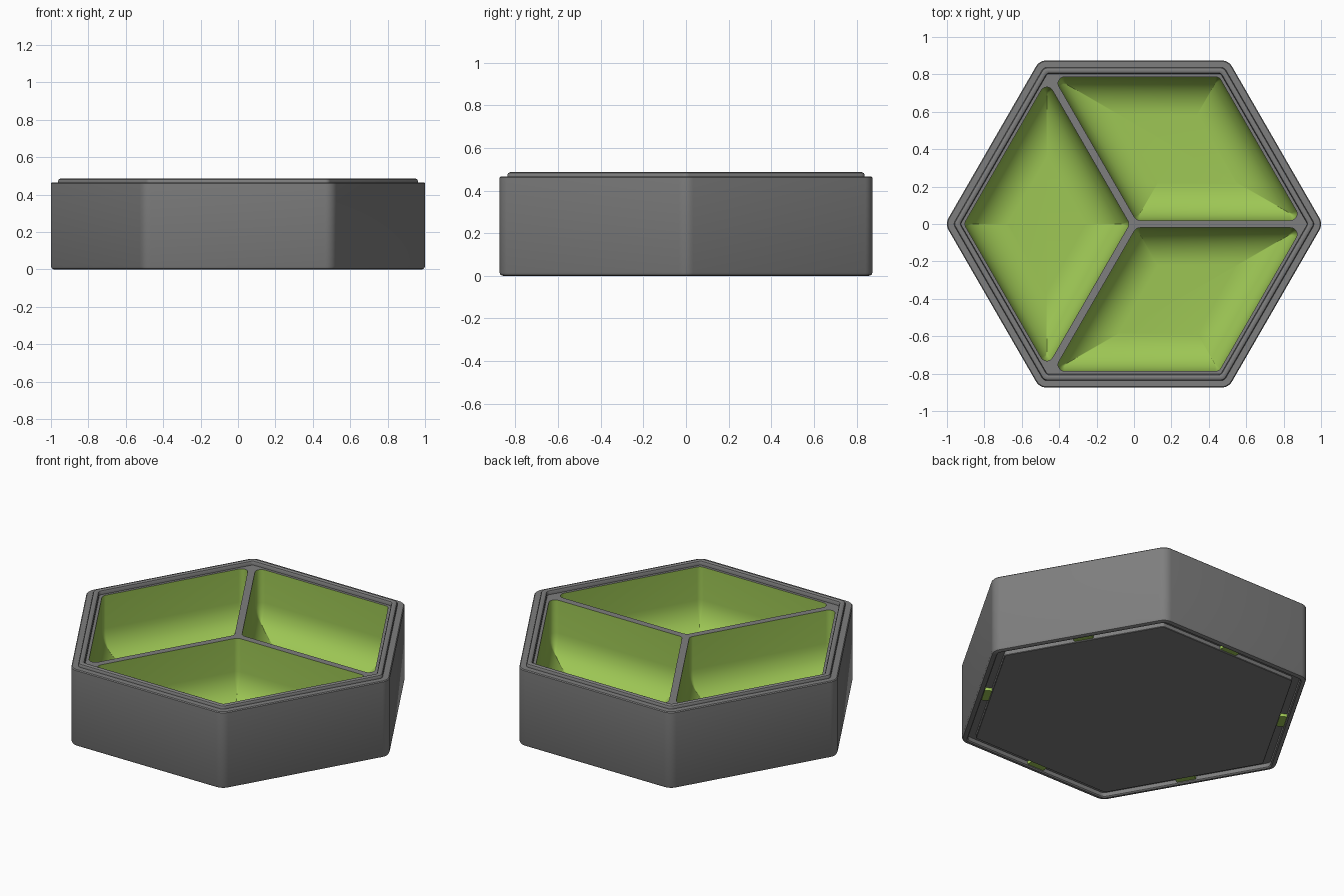
import bpy, bmesh, math
from mathutils import Vector, Matrix

if "Cube" in bpy.data.objects:
    bpy.data.objects.remove(bpy.data.objects["Cube"])

APOTHEM = 0.875      # outer wall, centre to flat side
DECK = 0.46          # height of divider tops
FLOOR = 0.06         # height of compartment floors
FILLET = 0.2         # curve between compartment wall and floor
POCKET = 0.787       # compartment outer wall, centre to flat side
HALF_DIVIDER = 0.02


def make_material(name, rgb):
    mat = bpy.data.materials.new(name)
    mat.use_nodes = True
    mat.diffuse_color = (*rgb, 1)
    mat.node_tree.nodes["Principled BSDF"].inputs["Base Color"].default_value = (*rgb, 1)
    return mat


grey = make_material("grey plastic", (0.21, 0.21, 0.21))
green = make_material("green lining", (0.34, 0.57, 0.09))


def rounded_outline(corners, inset, radius, z, steps=6):
    """Inset convex counter-clockwise outline with rounded corners."""
    points = []
    for i, p in enumerate(corners):
        u = (corners[i - 1] - p).normalized()
        v = (corners[(i + 1) % len(corners)] - p).normalized()
        half = u.angle(v) / 2
        bisector = (u + v).normalized()
        centre = p + bisector * (inset + radius) / math.sin(half)
        middle = math.atan2(-bisector.y, -bisector.x)
        sweep = math.pi / 2 - half
        for k in range(steps + 1):
            a = middle + sweep * (2 * k / steps - 1)
            points.append((centre.x + radius * math.cos(a),
                           centre.y + radius * math.sin(a), z))
    return points


def add_loop(bm, points):
    return [bm.verts.new(p) for p in points]


def bridge(bm, a, b):
    for i in range(len(a)):
        j = (i + 1) % len(a)
        bm.faces.new((a[i], a[j], b[j], b[i]))


def finish(name, bm, mat):
    mesh = bpy.data.meshes.new(name)
    bm.to_mesh(mesh)
    bm.free()
    mesh.materials.append(mat)
    obj = bpy.data.objects.new(name, mesh)
    bpy.context.collection.objects.link(obj)
    bpy.ops.object.select_all(action="DESELECT")
    obj.select_set(True)
    bpy.context.view_layer.objects.active = obj
    bpy.ops.object.shade_smooth_by_angle(angle=math.radians(35))
    return obj


def polar(radius, degrees):
    a = math.radians(degrees)
    return Vector((radius * math.cos(a), radius * math.sin(a)))


hexagon = [polar(APOTHEM / math.cos(math.pi / 6), 60 * k) for k in range(6)]

# One rhombic compartment between the dividers at 0 and 120 degrees;
# only its two divider sides move inwards by half the divider width
side = POCKET / math.cos(math.pi / 6)
slope = HALF_DIVIDER / math.tan(math.pi / 3)
rhombus = [
    polar(HALF_DIVIDER / math.sin(math.pi / 3), 60),
    Vector((side - slope, HALF_DIVIDER)),
    polar(side, 60),
    Matrix.Rotation(math.radians(120), 2) @ Vector((side - slope, -HALF_DIVIDER)),
]


def pocket_outline(inset, z, degrees):
    turn = Matrix.Rotation(math.radians(degrees), 3, "Z")
    radius = max(0.035 - inset, 0.002)
    return [turn @ Vector(p) for p in rounded_outline(rhombus, inset, radius, z)]


# Tray body: base plate, stacking groove, outer wall, stacking lip and deck
# profile entries: distance to flat side, height, corner radius
profile = [
    (0.797, 0.005, 0.020), (0.800, 0.008, 0.021), (0.800, 0.030, 0.021),
    (0.842, 0.030, 0.035), (0.842, 0.006, 0.035), (0.848, 0.000, 0.040),
    (0.858, 0.000, 0.050), (0.870, 0.005, 0.062), (0.875, 0.016, 0.067),
    (0.875, 0.460, 0.067), (0.870, 0.465, 0.062), (0.837, 0.465, 0.030),
    (0.837, 0.474, 0.030), (0.833, 0.482, 0.028), (0.825, 0.486, 0.026),
    (0.815, 0.486, 0.024), (0.807, 0.482, 0.022), (0.803, 0.473, 0.020),
    (0.803, DECK, 0.020),
]
bm = bmesh.new()
loops = [add_loop(bm, rounded_outline(hexagon, APOTHEM - d, r, z)) for d, z, r in profile]
for lower, upper in zip(loops, loops[1:]):
    bridge(bm, lower, upper)
bm.faces.new(reversed(loops[0]))
rings = [loops[-1]] + [add_loop(bm, pocket_outline(0, DECK, 120 * k)) for k in range(3)]
edges = []
for ring in rings:
    for i, v in enumerate(ring):
        w = ring[(i + 1) % len(ring)]
        edges.append(bm.edges.get((v, w)) or bm.edges.new((v, w)))
bmesh.ops.triangle_fill(bm, edges=edges, use_beauty=True, use_dissolve=False,
                        normal=(0, 0, 1))
for face in bm.faces:
    face.normal_update()
    if all(abs(v.co.z - DECK) < 1e-5 for v in face.verts) and face.normal.z < 0:
        face.normal_flip()
finish("tray_body", bm, grey)

# Compartment linings: straight wall, rounded bottom edge, flat floor
for index in range(3):
    bm = bmesh.new()
    sections = [(0, DECK)]
    for k in range(13):
        a = k / 12 * math.pi / 2
        sections.append((FILLET * (1 - math.cos(a)),
                         FLOOR + FILLET * (1 - math.sin(a))))
    loops = [add_loop(bm, pocket_outline(d, z, 120 * index)) for d, z in sections]
    for upper, lower in zip(loops, loops[1:]):
        bridge(bm, upper, lower)
    bm.faces.new(loops[-1])
    finish(f"compartment_{index + 1}", bm, green)

# Locking tabs across the base groove, one per side
for index in range(6):
    bm = bmesh.new()
    bmesh.ops.create_cube(bm, size=1)
    bmesh.ops.scale(bm, verts=bm.verts, vec=(0.044, 0.11, 0.02))
    bmesh.ops.translate(bm, verts=bm.verts, vec=(0.821, 0, 0.022))
    turn = Matrix.Rotation(math.radians(30 + 60 * index), 3, "Z")
    bmesh.ops.rotate(bm, verts=bm.verts, cent=(0, 0, 0), matrix=turn)
    finish(f"locking_tab_{index + 1}", bm, green)
